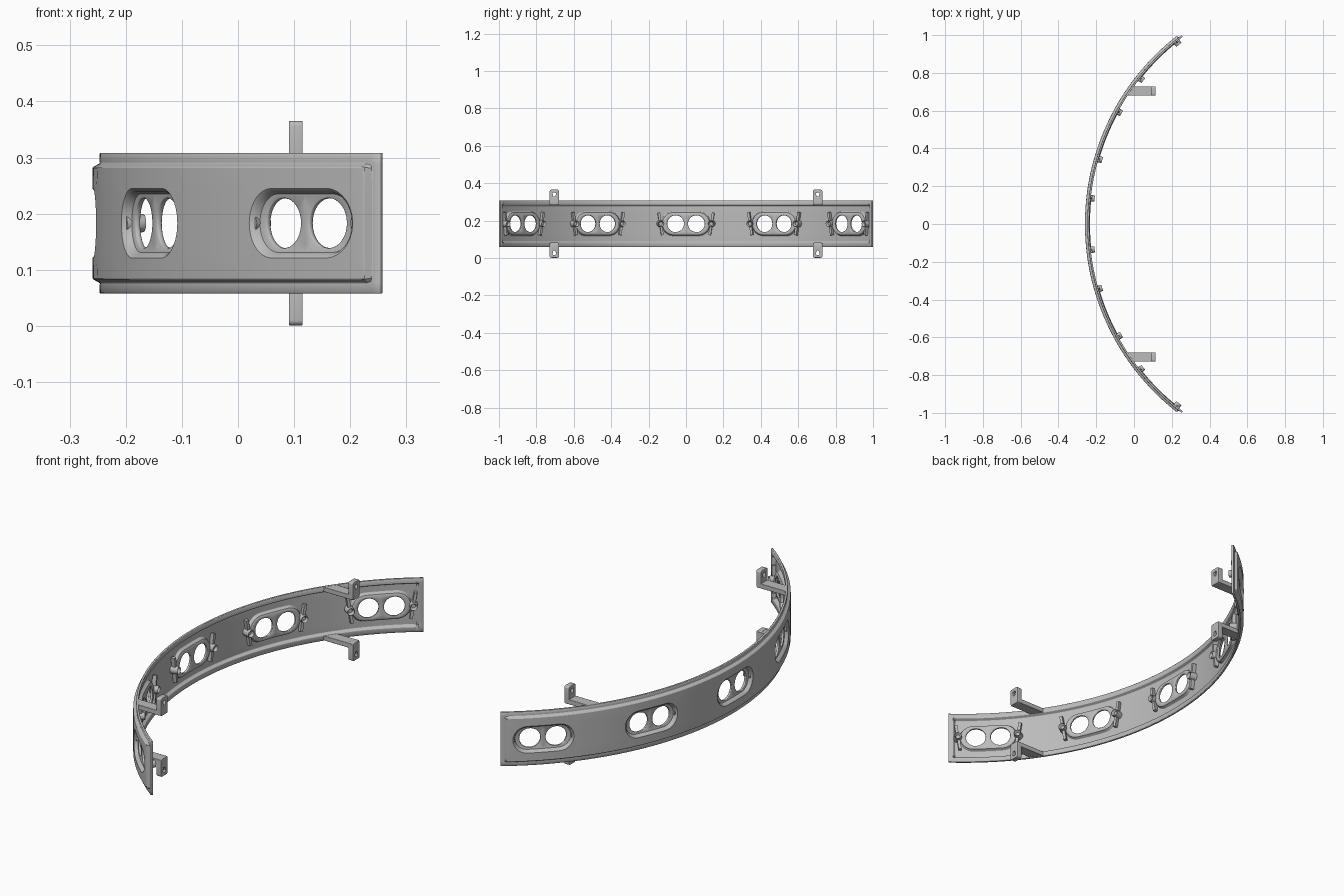
import bpy, bmesh, math
from mathutils import Matrix, Vector

cube = bpy.data.objects.get("Cube")
if cube:
    bpy.data.objects.remove(cube, do_unlink=True)

metal = bpy.data.materials.new("light_grey_metal")
metal.use_nodes = True
GREY = (0.5, 0.5, 0.5, 1)
metal.diffuse_color = GREY
metal.node_tree.nodes["Principled BSDF"].inputs["Base Color"].default_value = GREY

CX, R, ZC = 1.003, 1.245, 0.183      # arc centre, flange radius, mid height
STEP = 0.487                         # arc length between slots
CELL_U, CELL_V = 0.145, 0.097        # half size of the patch around a slot
NU, NV = 16, 10
RAISE, FLOOR = 0.013, -0.004


def finish(name, bm, thick=0, bevel=0, segments=2):
    bmesh.ops.remove_doubles(bm, verts=bm.verts, dist=1e-5)
    bmesh.ops.recalc_face_normals(bm, faces=bm.faces)
    mesh = bpy.data.meshes.new(name)
    bm.to_mesh(mesh)
    bm.free()
    obj = bpy.data.objects.new(name, mesh)
    bpy.context.collection.objects.link(obj)
    mesh.materials.append(metal)
    if thick:
        mod = obj.modifiers.new("thickness", 'SOLIDIFY')
        mod.thickness, mod.offset = thick, 0
    if bevel:
        mod = obj.modifiers.new("soft_edges", 'BEVEL')
        mod.width, mod.segments = bevel, segments
        mod.limit_method, mod.angle_limit = 'ANGLE', math.radians(50)
    bpy.ops.object.select_all(action='DESELECT')
    obj.select_set(True)
    bpy.context.view_layer.objects.active = obj
    bpy.ops.object.shade_smooth_by_angle(angle=math.radians(32))
    return obj


def bridge(bm, a, b):
    """Quads between two closed rings of points."""
    va, vb = [bm.verts.new(p) for p in a], [bm.verts.new(p) for p in b]
    for i in range(len(a)):
        j = (i + 1) % len(a)
        bm.faces.new((va[i], va[j], vb[j], vb[i]))


def box(bm, size, at, tilt=0):
    m = (Matrix.Translation(at) @ Matrix.Rotation(tilt, 4, 'X')
         @ Matrix.Diagonal((*size, 1)))
    bmesh.ops.create_cube(bm, size=1, matrix=m)


def spread(lo, hi, n):
    return [lo + (hi - lo) * i / n for i in range(n + 1)]


def stadium(points, core, radius, depth):
    """Pull points onto a round-ended slot outline."""
    out = []
    for u, v, _ in points:
        c = max(-core, min(core, u))
        d = Vector((u - c, v)).normalized() * radius
        out.append((c + d.x, d.y, depth))
    return out


def slot_rings(bm, centre):
    """Stamped pocket with two round holes, bridged into the sheet."""
    us, vs = spread(-CELL_U, CELL_U, NU), spread(-CELL_V, CELL_V, NV)
    rect = [(u, -CELL_V, RAISE) for u in us[:-1]]
    rect += [(CELL_U, v, RAISE) for v in vs[:-1]]
    rect += [(u, CELL_V, RAISE) for u in us[:0:-1]]
    rect += [(-CELL_U, v, RAISE) for v in vs[:0:-1]]
    rings = [rect, stadium(rect, 0.067, 0.064, RAISE),
             stadium(rect, 0.067, 0.061, RAISE - 0.003),
             stadium(rect, 0.067, 0.056, FLOOR + 0.002),
             stadium(rect, 0.067, 0.052, FLOOR)]

    def place(ring):
        return [(u + centre, v, d) for u, v, d in ring]

    for a, b in zip(rings, rings[1:]):
        bridge(bm, place(a), place(b))
    for side in (-1, 1):
        half = [p for p in rings[-1] if p[0] * side > -1e-6]
        half += [(0, v, FLOOR) for v in spread(-0.052, 0.052, 8)[1:-1]]
        hole = Vector((side * 0.056, 0))
        half.sort(key=lambda p: math.atan2(p[1], (p[0] - hole.x) * side))
        circle = []
        for u, v, d in half:
            q = hole + (Vector((u, v)) - hole).normalized() * 0.045
            circle.append((q.x, q.y, d))
        bridge(bm, place(half), place(circle))


# Curved stamped panel: flat sheet grid, slots, then bent round the arc
centres = [i * STEP for i in range(-2, 3)]
cols = [-1.154, -1.135, -1.126]
for c in centres:
    cols += spread(c - CELL_U, c + CELL_U, NU)
    if c < centres[-1]:
        cols += spread(c + CELL_U, c + STEP - CELL_U, 8)[1:-1]
cols += [1.126, 1.135, 1.154]
rows = [-0.125, -0.104] + spread(-CELL_V, CELL_V, NV) + [0.104, 0.125]

bm = bmesh.new()


def sheet_point(s, v):
    raised = abs(s) < 1.13 and abs(v) < 0.1
    return bm.verts.new((s, v, RAISE if raised else 0))


for s0, s1 in zip(cols, cols[1:]):
    for v0, v1 in zip(rows, rows[1:]):
        in_cell = any(abs((s0 + s1) / 2 - c) < CELL_U for c in centres)
        if not (in_cell and abs(v0 + v1) / 2 < CELL_V):
            bm.faces.new([sheet_point(s0, v0), sheet_point(s1, v0),
                          sheet_point(s1, v1), sheet_point(s0, v1)])
for c in centres:
    slot_rings(bm, c)
for vert in bm.verts:
    s, v, d = vert.co
    vert.co = (CX - (R + d) * math.cos(s / R), (R + d) * math.sin(s / R), v + ZC)
finish("curved_panel", bm, thick=0.01, bevel=0.002, segments=1)

# Wing nuts at both ends of every slot, on the inner face
for n, c in enumerate(centres):
    for side in (-1, 1):
        bm = bmesh.new()
        turn = Matrix.Rotation(math.pi / 2, 4, 'Y')
        bmesh.ops.create_cone(bm, cap_ends=True, segments=12, radius1=0.02,
                              radius2=0.016, depth=0.036, matrix=turn)
        cap = max(bm.faces, key=lambda f: f.calc_center_median().x)
        bmesh.ops.inset_region(bm, faces=[cap], thickness=0.007)
        bmesh.ops.translate(bm, verts=cap.verts, vec=(-0.012, 0, 0))
        for up in (-1, 1):
            box(bm, (0.018, 0.013, 0.05), (-0.004, side * up * 0.006, up * 0.036),
                -side * 0.15)
        ang = (c + side * 0.137) / R
        bm.transform(Matrix.Translation((CX, 0, ZC)) @ Matrix.Rotation(-ang, 4, 'Z')
                     @ Matrix.Translation((-1.237, 0, 0)))
        finish(f"wing_nut_{n + 1}_{'left' if side > 0 else 'right'}", bm)

# Mounting brackets: arm plus upright tab with a bolt hole
for sy in (-1, 1):
    for sz in (-1, 1):
        label = f"{'back' if sy > 0 else 'front'}_{'upper' if sz > 0 else 'lower'}"
        bm = bmesh.new()
        plan = [(-0.042, 0.679), (0.112, 0.679), (0.112, 0.729), (-0.006, 0.729)]
        face = bm.faces.new([bm.verts.new((x, y * sy, ZC + sz * 0.102))
                             for x, y in plan])
        ext = bmesh.ops.extrude_face_region(bm, geom=[face])
        bmesh.ops.translate(bm, vec=(0, 0, sz * 0.022), verts=[
            g for g in ext["geom"] if isinstance(g, bmesh.types.BMVert)])
        finish(f"bracket_arm_{label}", bm, bevel=0.002)

        bm = bmesh.new()
        outline, hole = [], []
        for corner in range(4):
            for step in range(6):
                a = math.radians(corner * 90 + step * 18)
                oy = 0.016 * (1 if corner in (0, 3) else -1) + 0.009 * math.cos(a)
                oz = (0.017 if corner < 2 else -0.046) + 0.009 * math.sin(a)
                d = Vector((oy, oz)).normalized() * 0.012
                outline.append((0.103, sy * (0.704 + oy), ZC + sz * (0.156 + oz)))
                hole.append((0.103, sy * (0.704 + d.x), ZC + sz * (0.156 + d.y)))
        bridge(bm, outline, hole)
        finish(f"bracket_tab_{label}", bm, thick=0.024, bevel=0.004)
